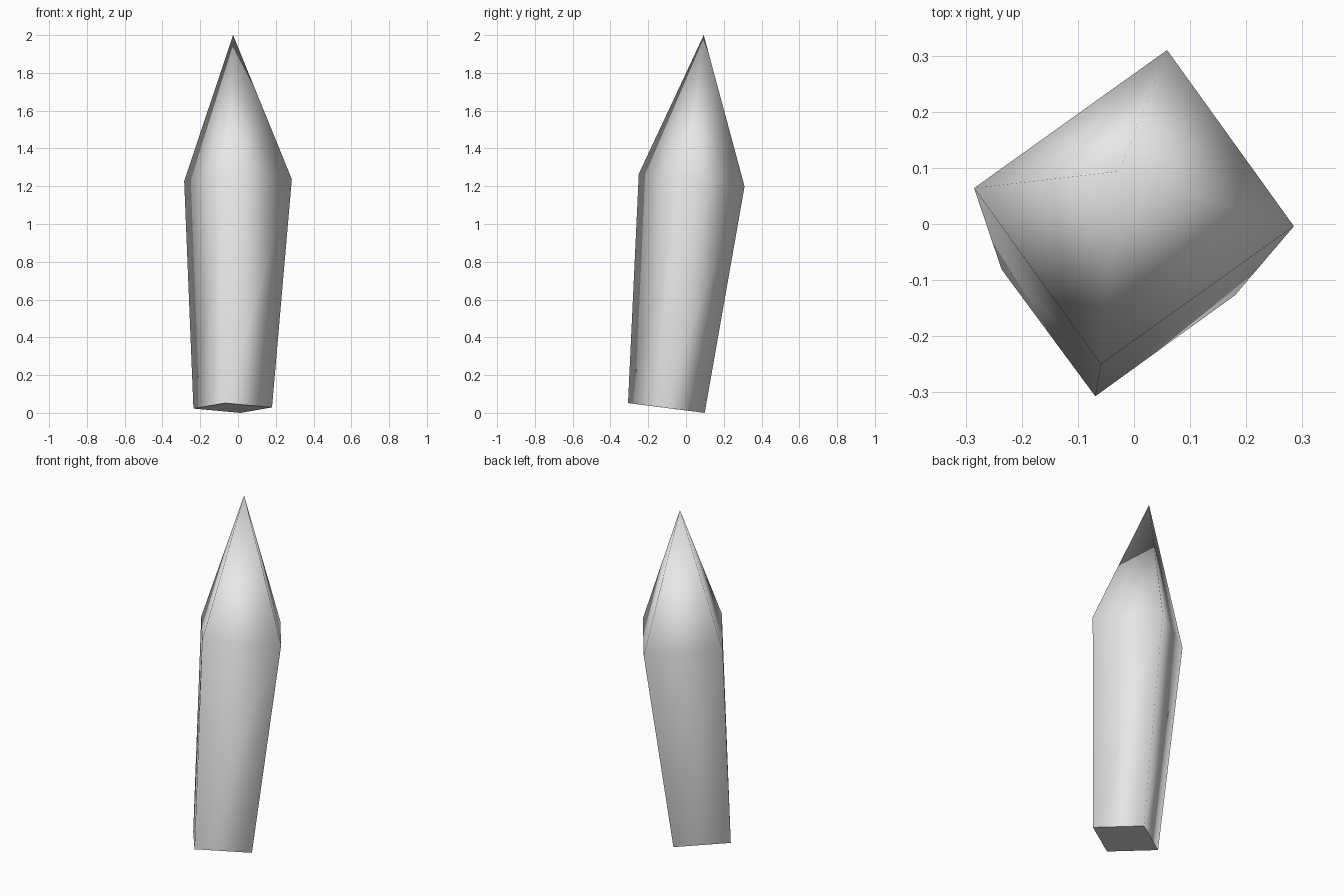
import bpy
import bmesh
from mathutils import Vector

cube = bpy.data.objects.get("Cube")
if cube:
    bpy.data.objects.remove(cube, do_unlink=True)

# Single grey material
grey = bpy.data.materials.new("light_grey")
grey.use_nodes = True
colour = (0.8, 0.8, 0.8, 1)
grey.diffuse_color = colour
grey.node_tree.nodes["Principled BSDF"].inputs["Base Color"].default_value = colour

bm = bmesh.new()


def square_ring(centre, right, back):
    """Four corners of a tilted square, from its centre and half diagonals."""
    c, r, b = Vector(centre), Vector(right), Vector(back)
    return [bm.verts.new(c + d) for d in (r, b, -r, -b)]


# Leaning shard: narrow foot, wide shoulder, pointed tip
foot = square_ring((-0.028, -0.104, 0.026), (0.208, -0.023, 0.003), (0.041, 0.203, -0.026))
shoulder = square_ring((0, 0.03, 1.232), (0.285, -0.034, 0.005), (0.059, 0.28, -0.033))
tip = bm.verts.new((-0.026, 0.094, 2))

for i in range(4):
    j = (i + 1) % 4
    bm.faces.new((foot[i], foot[j], shoulder[j], shoulder[i]))
    bm.faces.new((shoulder[i], shoulder[j], tip))
for face in bm.faces:
    face.smooth = True

# Flat underside with a crisp rim
underside = bm.faces.new(foot[::-1])
for edge in underside.edges:
    edge.smooth = False
bmesh.ops.recalc_face_normals(bm, faces=bm.faces[:])

mesh = bpy.data.meshes.new("crystal_shard")
bm.to_mesh(mesh)
bm.free()
mesh.materials.append(grey)
shard = bpy.data.objects.new("crystal_shard", mesh)
bpy.context.scene.collection.objects.link(shard)
